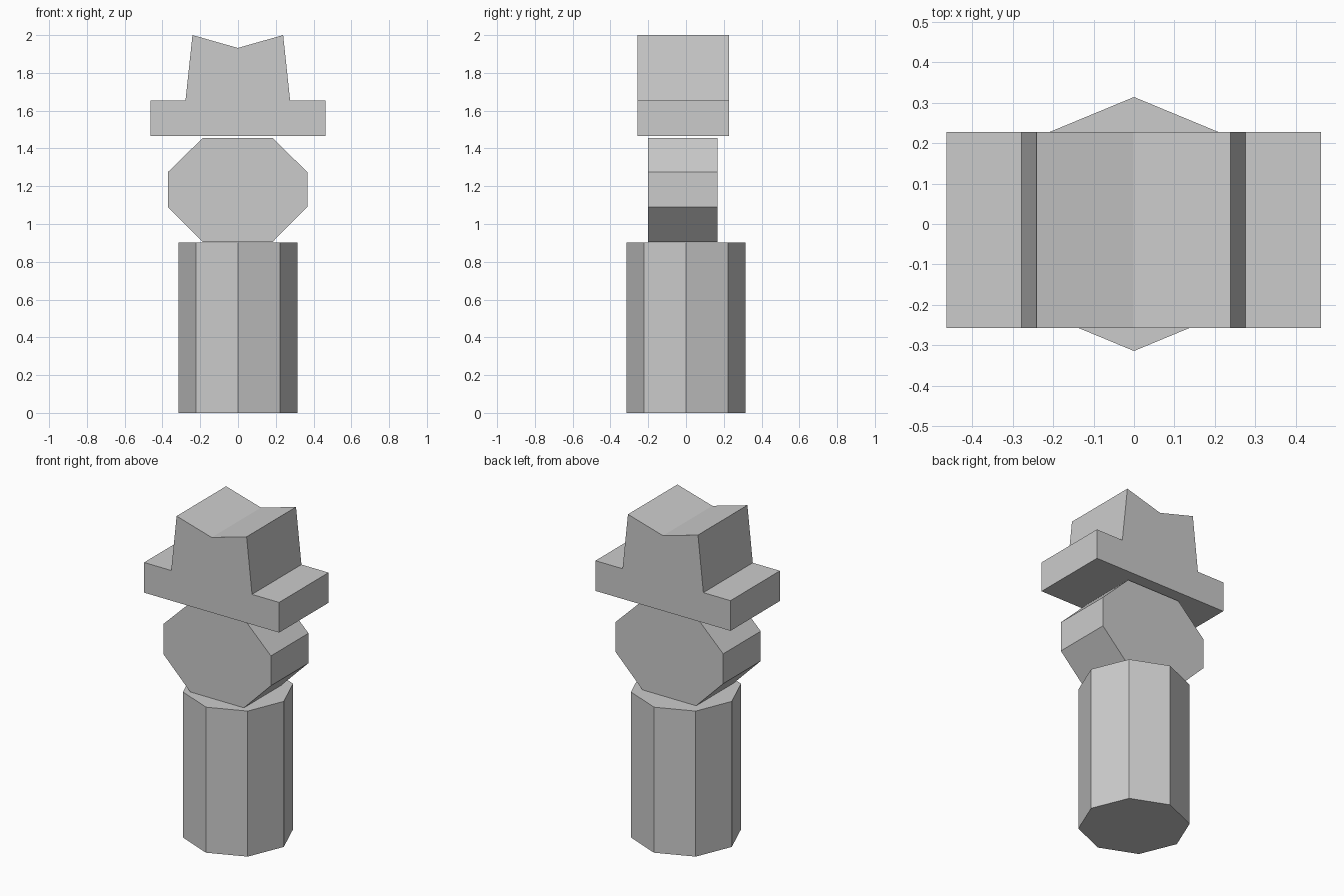
import bpy, bmesh
from math import cos, sin, pi

if "Cube" in bpy.data.objects:
    bpy.data.objects.remove(bpy.data.objects["Cube"])


def prism(name, profile, start, depth):
    """Extrude a closed outline of 3D points along a vector."""
    bm = bmesh.new()
    face = bm.faces.new([bm.verts.new(p) for p in profile])
    ext = bmesh.ops.extrude_face_region(bm, geom=[face], use_keep_orig=True)
    moved = [v for v in ext["geom"] if isinstance(v, bmesh.types.BMVert)]
    bmesh.ops.translate(bm, verts=moved, vec=depth)
    bmesh.ops.translate(bm, verts=bm.verts, vec=start)
    bmesh.ops.recalc_face_normals(bm, faces=bm.faces)
    mesh = bpy.data.meshes.new(name)
    bm.to_mesh(mesh)
    bm.free()
    obj = bpy.data.objects.new(name, mesh)
    bpy.context.collection.objects.link(obj)
    return obj


def mirrored(half):
    """Complete a right-hand x/z outline by mirroring it across x = 0."""
    left = [(-x, z) for x, z in reversed(half) if x > 0]
    return [(x, 0, z) for x, z in half + left]


# Body: upright eight-sided column with corners on the axes
R = 0.314
ring = [(R * cos(i * pi / 4), R * sin(i * pi / 4), 0) for i in range(8)]
prism("body", ring, (0, 0, 0), (0, 0, 0.902))

# Head: octagonal slab facing forward
head = [(0.184, 0.904), (0.369, 1.09), (0.369, 1.275), (0.184, 1.456)]
prism("head", mirrored(head), (-0.002, -0.202, 0), (0, 0.368, 0))

# Hat: wide brim with a tapered crown and creased top
hat = [(0.463, 1.466), (0.463, 1.653), (0.277, 1.653), (0.24, 2.0), (0, 1.932)]
prism("hat", mirrored(hat), (-0.001, -0.257, 0), (0, 0.484, 0))
